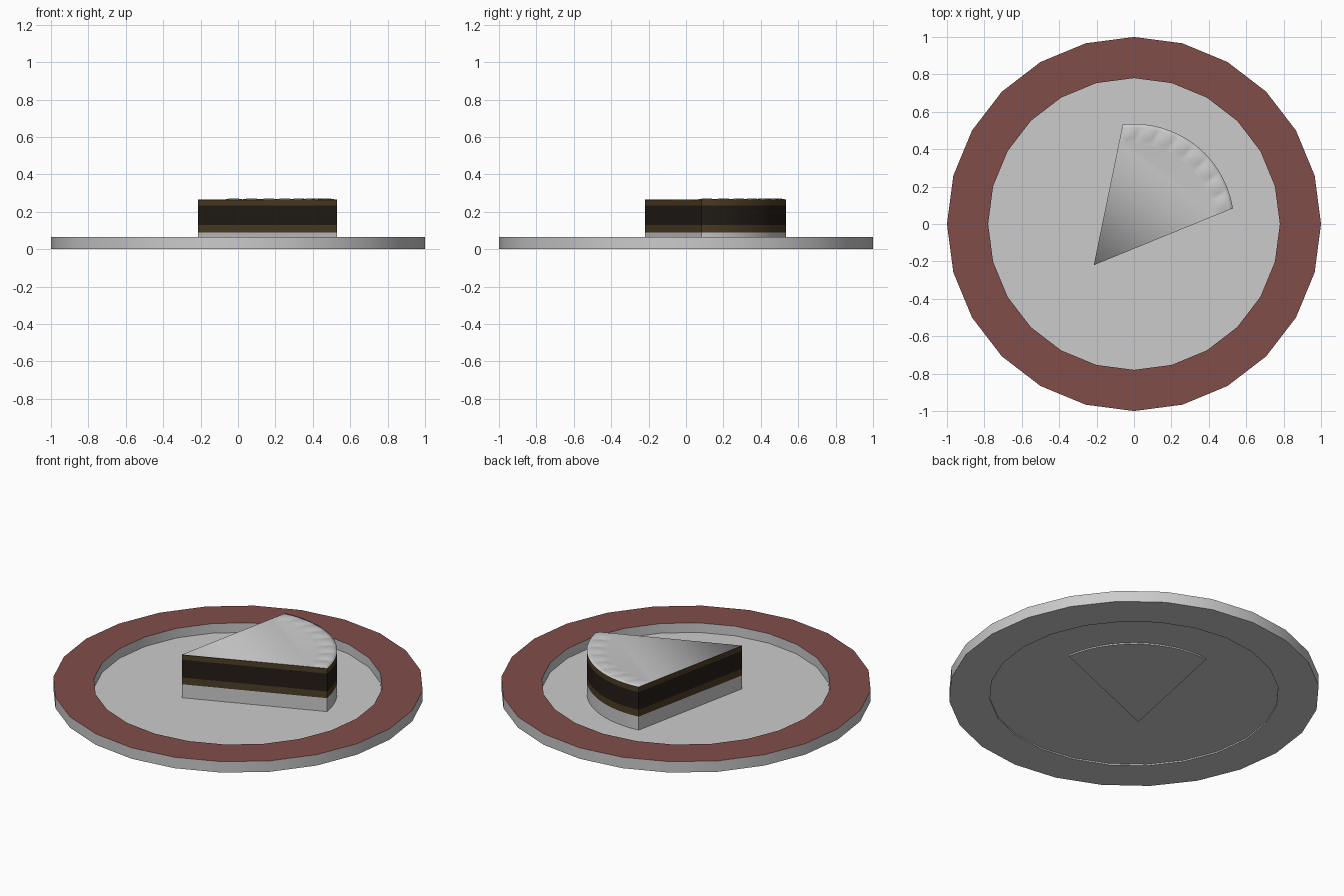
import bpy
import bmesh
from math import sin, cos, pi, radians

if "Cube" in bpy.data.objects:
    bpy.data.objects.remove(bpy.data.objects["Cube"])


def material(name, rgb):
    m = bpy.data.materials.new(name)
    m.diffuse_color = (*rgb, 1)
    m.use_nodes = True
    m.node_tree.nodes["Principled BSDF"].inputs["Base Color"].default_value = m.diffuse_color
    return m


def make(name, bm, mats=(), angle=None):
    me = bpy.data.meshes.new(name)
    bm.to_mesh(me)
    bm.free()
    for m in mats:
        me.materials.append(m)
    ob = bpy.data.objects.new(name, me)
    bpy.context.collection.objects.link(ob)
    if angle:
        bpy.ops.object.select_all(action='DESELECT')
        ob.select_set(True)
        bpy.context.view_layer.objects.active = ob
        bpy.ops.object.shade_smooth_by_angle(angle=radians(angle))
    return ob


def ring(bm, pts, z):
    return [bm.verts.new((x, y, z)) for x, y in pts]


def bridge(bm, a, b):
    n = len(a)
    return [bm.faces.new((a[i], a[(i + 1) % n], b[(i + 1) % n], b[i]))
            for i in range(n)]


def circle(r, n=24):
    return [(r * cos(2 * pi * i / n), r * sin(2 * pi * i / n)) for i in range(n)]


cream = material("cream", (0.8, 0.8, 0.8))
red = material("rim_red", (0.22, 0.075, 0.068))
brown = material("sponge", (0.075, 0.047, 0.018))
dark = material("chocolate", (0.018, 0.012, 0.008))

# plate rim: flat-topped ring with a coloured top
RIM = 0.065
bm = bmesh.new()
loops = [ring(bm, circle(r), z) for r, z in
         ((1, 0), (1, RIM), (0.78, RIM), (0.78, 0))]
for i in range(4):
    for f in bridge(bm, loops[i], loops[(i + 1) % 4]):
        f.material_index = int(i == 1)
make("plate_rim", bm, (cream, red), 40)

# plate floor
bm = bmesh.new()
bm.faces.new(ring(bm, circle(0.78), 0.008))
make("plate_floor", bm)

# slice outline: tip plus an arc around the plate centre
TIP = (-0.215, -0.22)
N = 64
A0, A1 = radians(9), radians(96.5)
arc = [(0.535 * cos(A0 + (A1 - A0) * i / N), 0.535 * sin(A0 + (A1 - A0) * i / N))
       for i in range(N + 1)]
outline = [TIP] + arc


# cake layers, each a band of wall
def layer(name, z0, z1, mat, closed=False):
    bm = bmesh.new()
    low, high = ring(bm, outline, z0), ring(bm, outline, z1)
    bridge(bm, low, high)
    if closed:
        bm.faces.new(low[::-1])
    make(name, bm, (mat,), 30)


TOP = 0.265
layer("cream_base", 0, 0.088, cream, True)
layer("lower_sponge", 0.088, 0.128, brown)
layer("chocolate_filling", 0.128, 0.234, dark)
layer("upper_sponge", 0.234, TOP - 0.002, brown)

# cream top: soft-shaded sheet with a row of piped lumps along the arc
bm = bmesh.new()
low, high = ring(bm, outline, TOP - 0.002), ring(bm, outline, TOP)
for f in bridge(bm, low, high):
    f.material_index = 1
tip, prev = high[0], high[1:]
STEPS, DEPTH, LUMPS = 5, 0.13, 8
for k in range(1, STEPS + 1):
    s = DEPTH * k / STEPS
    row = []
    for i, (x, y) in enumerate(arc):
        bump = 0.007 * sin(pi * k / STEPS) * abs(sin(LUMPS * pi * i / N))
        row.append(bm.verts.new((x + (TIP[0] - x) * s, y + (TIP[1] - y) * s,
                                 TOP + bump)))
    for i in range(N):
        bm.faces.new((prev[i], prev[i + 1], row[i + 1], row[i]))
    prev = row
bm.faces.new([tip] + prev)
for f in bm.faces:
    f.smooth = True
make("cream_top", bm, (cream, brown))
